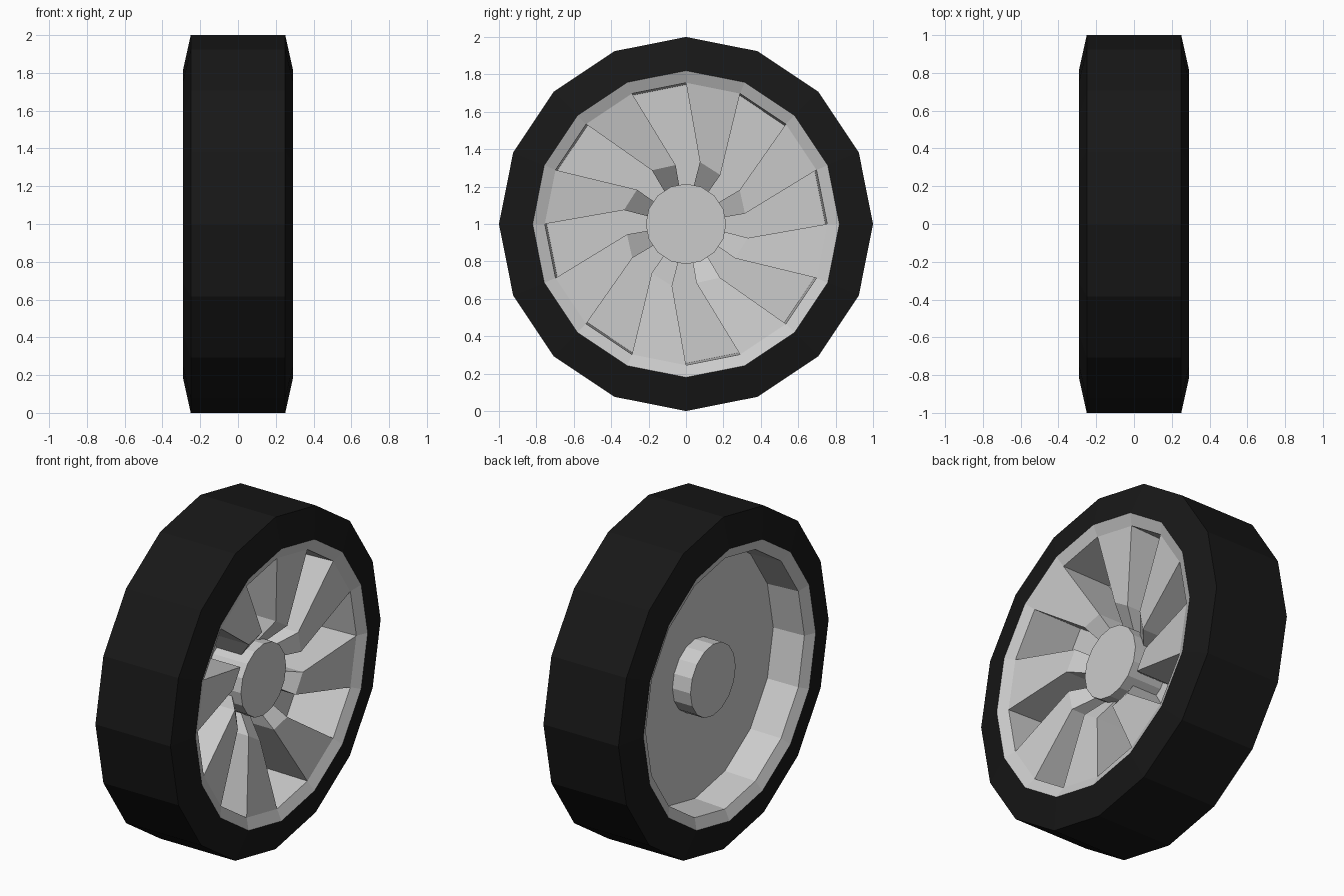
import bpy, bmesh
from math import sin, cos, radians, pi

if "Cube" in bpy.data.objects:
    bpy.data.objects.remove(bpy.data.objects["Cube"])

SIDES = 16
CENTRE_Z = 1.0
DISC_X = -0.06


def polar(x, r, deg):
    a = radians(deg)
    return (x, r * cos(a), CENTRE_Z + r * sin(a))


def finish(name, bm, recalc=True):
    if recalc:
        bmesh.ops.recalc_face_normals(bm, faces=bm.faces)
    mesh = bpy.data.meshes.new(name)
    bm.to_mesh(mesh)
    bm.free()
    obj = bpy.data.objects.new(name, mesh)
    bpy.context.collection.objects.link(obj)
    return obj


def lathe(name, profile, closed=False, cap=False, recalc=True):
    """Spin (x, radius) points around the x axis."""
    bm = bmesh.new()
    rings = [[bm.verts.new(polar(x, r, 360 * i / SIDES)) for i in range(SIDES)]
             for x, r in profile]
    pairs = list(zip(rings, rings[1:]))
    if closed:
        pairs.append((rings[-1], rings[0]))
    for a, b in pairs:
        for i in range(SIDES):
            j = (i + 1) % SIDES
            bm.faces.new((a[i], b[i], b[j], a[j]))
    if cap:
        bm.faces.new(rings[0])
        bm.faces.new(rings[-1])
    return finish(name, bm, recalc)


# Tyre: flat tread with slanted sidewalls
tyre = lathe("tyre", [(-0.29, 0.82), (-0.25, 1.0), (0.25, 1.0), (0.29, 0.82)])
rubber = bpy.data.materials.new("rubber")
rubber.diffuse_color = (0.009, 0.009, 0.009, 1)
rubber.use_nodes = True
rubber.node_tree.nodes["Principled BSDF"].inputs["Base Color"].default_value = rubber.diffuse_color
tyre.data.materials.append(rubber)

# Rim barrel: bevelled lips and an inner wall (faces point to the axis)
rim = lathe("rim", [(-0.29, 0.82), (-0.26, 0.755), (DISC_X, 0.745),
                    (0.26, 0.755), (0.29, 0.82)])
rim.data.flip_normals()

# Back disc, with the pockets' floors on its front side
bm = bmesh.new()
disc_verts = [bm.verts.new(polar(DISC_X, 0.747, -360 * i / SIDES)) for i in range(SIDES)]
bm.faces.new(disc_verts)
finish("back_disc", bm, recalc=False)

# Hub cylinder
lathe("hub", [(-0.18, 0.215), (0.17, 0.215)], cap=True)

# Eight swept spokes, dished towards the hub
bm = bmesh.new()
right_edge = [(0.26, 0.755, 112.5), (0.2, 0.32, 100), (0.1, 0.205, 100)]
left_edge = [(0.26, 0.755, 135), (0.2, 0.34, 122.4), (0.1, 0.205, 123.5)]
for k in range(8):
    def edge(points, x=None):
        return [bm.verts.new(polar(px if x is None else x, r, d + 45 * k))
                for px, r, d in points]
    rt, lt = edge(right_edge), edge(left_edge)
    rb, lb = edge(right_edge, DISC_X), edge(left_edge, DISC_X)
    for i in range(2):
        bm.faces.new((rt[i], lt[i], lt[i + 1], rt[i + 1]))
        bm.faces.new((rb[i], rt[i], rt[i + 1], rb[i + 1]))
        bm.faces.new((lt[i], lb[i], lb[i + 1], lt[i + 1]))
        bm.faces.new((lb[i], rb[i], rb[i + 1], lb[i + 1]))
    for i in (0, 2):
        bm.faces.new((rt[i], rb[i], lb[i], lt[i]))
finish("spokes", bm)
